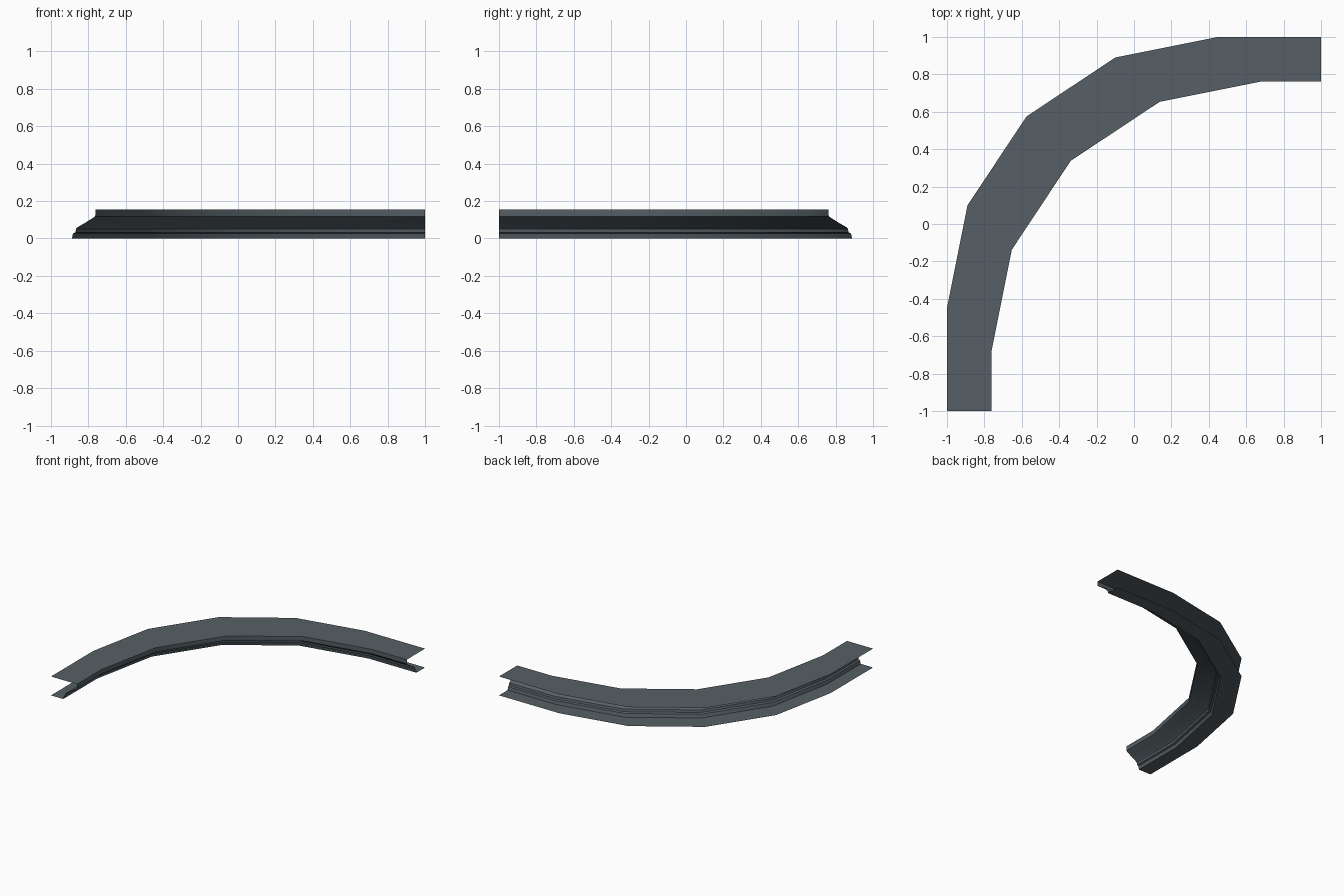
import bpy, bmesh, math

if "Cube" in bpy.data.objects:
    bpy.data.objects.remove(bpy.data.objects["Cube"])

# Slate colour
slate = bpy.data.materials.new("dark_slate")
slate.diffuse_color = (0.092, 0.117, 0.132, 1)
slate.use_nodes = True
slate.node_tree.nodes["Principled BSDF"].inputs["Base Color"].default_value = slate.diffuse_color

# Outer edge in plan: one half, mirrored across the diagonal
half = [(-1, -1), (-1, -0.45), (-0.89, 0.10), (-0.575, 0.575)]
path = half + [(-y, -x) for x, y in half[-2::-1]]

# Open moulding profile: (inward offset, height)
profile = [(0, 0), (0.112, 0), (0.118, 0.027), (0.131, 0.033), (0.134, 0.052),
           (0.145, 0.062), (0.19, 0.088), (0.236, 0.118), (0.237, 0.126),
           (0.237, 0.155), (0, 0.155)]


def place(i, t, z):
    """Shift a path point inward; ends stay flush with the square tile."""
    x, y = path[i]
    dx = 0 if i == len(path) - 1 else t
    dy = 0 if i == 0 else -t
    return (x + dx, y + dy, z)


# Curved moulding swept along the path
bm = bmesh.new()
grid = [[bm.verts.new(place(i, t, z)) for t, z in profile] for i in range(len(path))]
for a, b in zip(grid, grid[1:]):
    for j in range(len(profile) - 1):
        bm.faces.new((a[j], b[j], b[j + 1], a[j + 1]))
mesh = bpy.data.meshes.new("curved_moulding")
bm.to_mesh(mesh)
bm.free()
mesh.materials.append(slate)
obj = bpy.data.objects.new("curved_moulding", mesh)
bpy.context.collection.objects.link(obj)

# Smooth along the curve, crisp profile edges
bpy.context.view_layer.objects.active = obj
obj.select_set(True)
bpy.ops.object.shade_smooth_by_angle(angle=math.radians(30))
